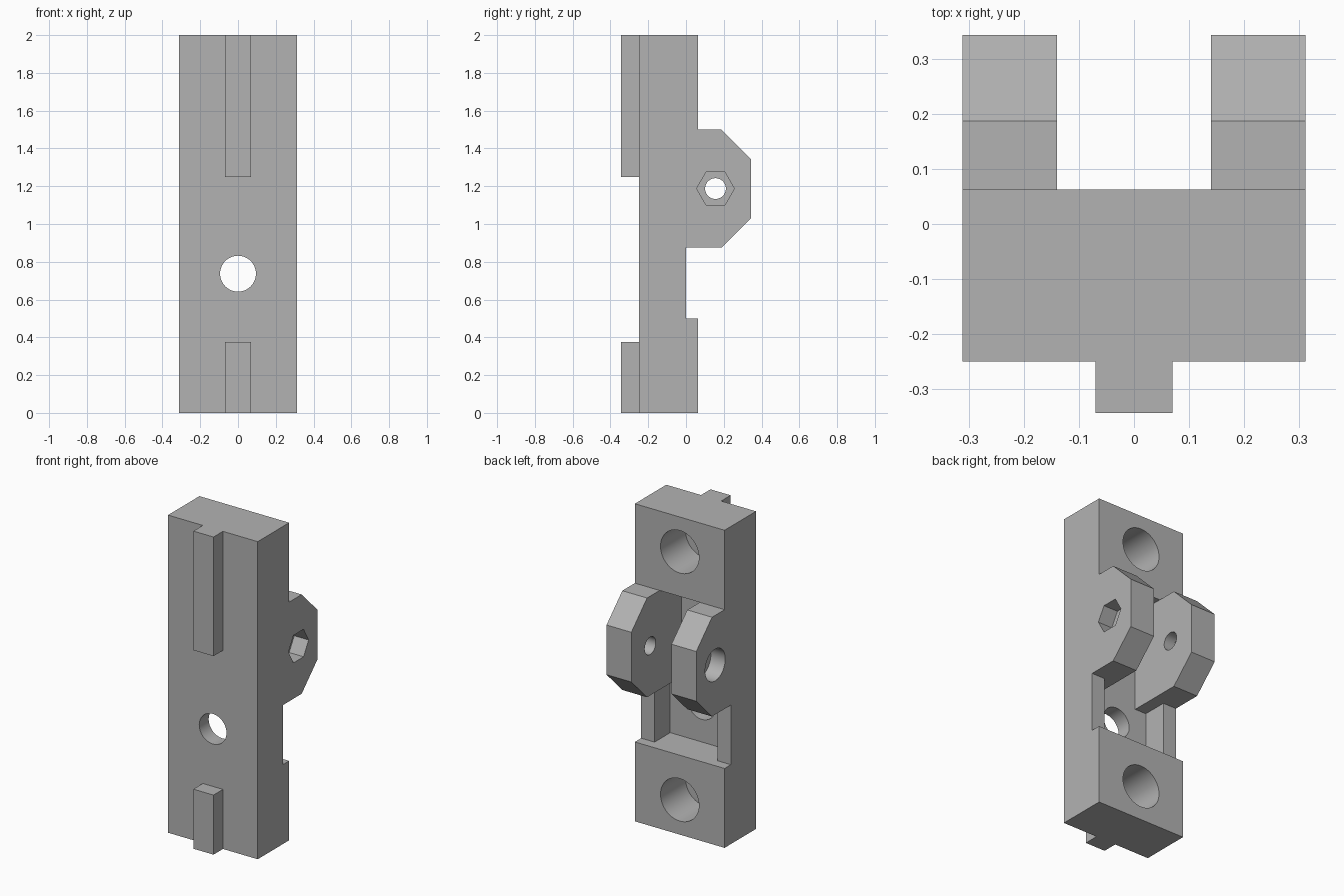
import bpy
import bmesh
from math import pi
from mathutils import Matrix, Vector

if "Cube" in bpy.data.objects:
    bpy.data.objects.remove(bpy.data.objects["Cube"])

grey = bpy.data.materials.new("plain_grey")
grey.use_nodes = True
colour = (0.45, 0.45, 0.45, 1)
grey.diffuse_color = colour
grey.node_tree.nodes["Principled BSDF"].inputs["Base Color"].default_value = colour


def finish(name, bm):
    bmesh.ops.recalc_face_normals(bm, faces=bm.faces)
    mesh = bpy.data.meshes.new(name)
    bm.to_mesh(mesh)
    bm.free()
    mesh.materials.append(grey)
    obj = bpy.data.objects.new(name, mesh)
    bpy.context.collection.objects.link(obj)
    return obj


def box(name, x, y, z):
    """Box from (low, high) ranges."""
    bm = bmesh.new()
    bmesh.ops.create_cube(bm, size=1)
    low, high = (Vector(c) for c in zip(x, y, z))
    for v in bm.verts:
        v.co = [(a + b) / 2 + c * (b - a) for a, b, c in zip(low, high, v.co)]
    return finish(name, bm)


def rod(name, radius, start, end, sides=48):
    """Prism or cylinder between two points."""
    start, end = Vector(start), Vector(end)
    axis = end - start
    bm = bmesh.new()
    turn = axis.to_track_quat('Z', 'Y').to_matrix().to_4x4()
    bmesh.ops.create_cone(bm, cap_ends=True, segments=sides, radius1=radius, radius2=radius,
                          depth=axis.length,
                          matrix=Matrix.Translation((start + end) / 2) @ turn)
    return finish(name, bm)


def combine(target, tool, operation):
    """Apply a boolean and discard the tool."""
    tool.hide_render = True
    mod = target.modifiers.new(tool.name, 'BOOLEAN')
    mod.operation, mod.solver, mod.object = operation, 'EXACT', tool
    bpy.context.view_layer.objects.active = target
    bpy.ops.object.modifier_apply(modifier=mod.name)
    bpy.data.objects.remove(tool)


# Side profile (y, z) of the block with its octagonal lugs, extruded across x
half, front, back = 0.3125, -0.25, 0.0625
profile = [(front, 0), (back, 0), (back, 0.5), (0, 0.5), (0, 0.875), (0.1875, 0.875),
           (0.344, 1.031), (0.344, 1.344), (0.1875, 1.5), (back, 1.5), (back, 2), (front, 2)]
bm = bmesh.new()
face = bm.faces.new([bm.verts.new((-half, y, z)) for y, z in profile])
extruded = bmesh.ops.extrude_face_region(bm, geom=[face])["geom"]
bmesh.ops.translate(bm, vec=(2 * half, 0, 0),
                    verts=[g for g in extruded if isinstance(g, bmesh.types.BMVert)])
body = finish("bracket_body", bm)

# Guide ridges on the front
for name, z in (("lower_ridge", (0, 0.375)), ("upper_ridge", (1.25, 2))):
    combine(body, box(name, (-0.07, 0.07), (-0.344, front + 0.02), z), 'UNION')

# Gap between the lugs and the wider pocket below
floor = -0.156
combine(body, box("lug_gap", (-0.14, 0.14), (floor, 0.5), (0.8, 1.5)), 'DIFFERENCE')
combine(body, box("pocket", (-0.219, 0.219), (floor, 0.04), (0.5, 0.875)), 'DIFFERENCE')

# Through hole in the pocket and blind holes at both ends of the back
combine(body, rod("through_hole", 0.095, (0, -0.5, 0.737), (0, 0, 0.737)), 'DIFFERENCE')
for z in (0.219, 1.781):
    combine(body, rod("blind_hole", 0.134, (0, back - 0.25, z), (0, 0.3, z)), 'DIFFERENCE')

# Pivot bore with a hexagonal nut recess and a round screw head recess
py, pz, recess = 0.156, 1.1875, half - 0.1
combine(body, rod("pivot_bore", 0.055, (-1, py, pz), (1, py, pz)), 'DIFFERENCE')
combine(body, rod("head_recess", 0.1, (-recess, py, pz), (-0.5, py, pz)), 'DIFFERENCE')
nut = rod("nut_recess", 0.1, (recess, py, pz), (0.5, py, pz), 6)
# Point two corners of the hexagon along y
if max(v.co.y for v in nut.data.vertices) - py < 0.095:
    centre = Matrix.Translation((0, py, pz))
    nut.data.transform(centre @ Matrix.Rotation(pi / 6, 4, 'X') @ centre.inverted())
combine(body, nut, 'DIFFERENCE')

# Smooth bores, sharp block edges
bpy.ops.object.select_all(action='DESELECT')
body.select_set(True)
bpy.context.view_layer.objects.active = body
bpy.ops.object.shade_smooth_by_angle(angle=pi / 6)
